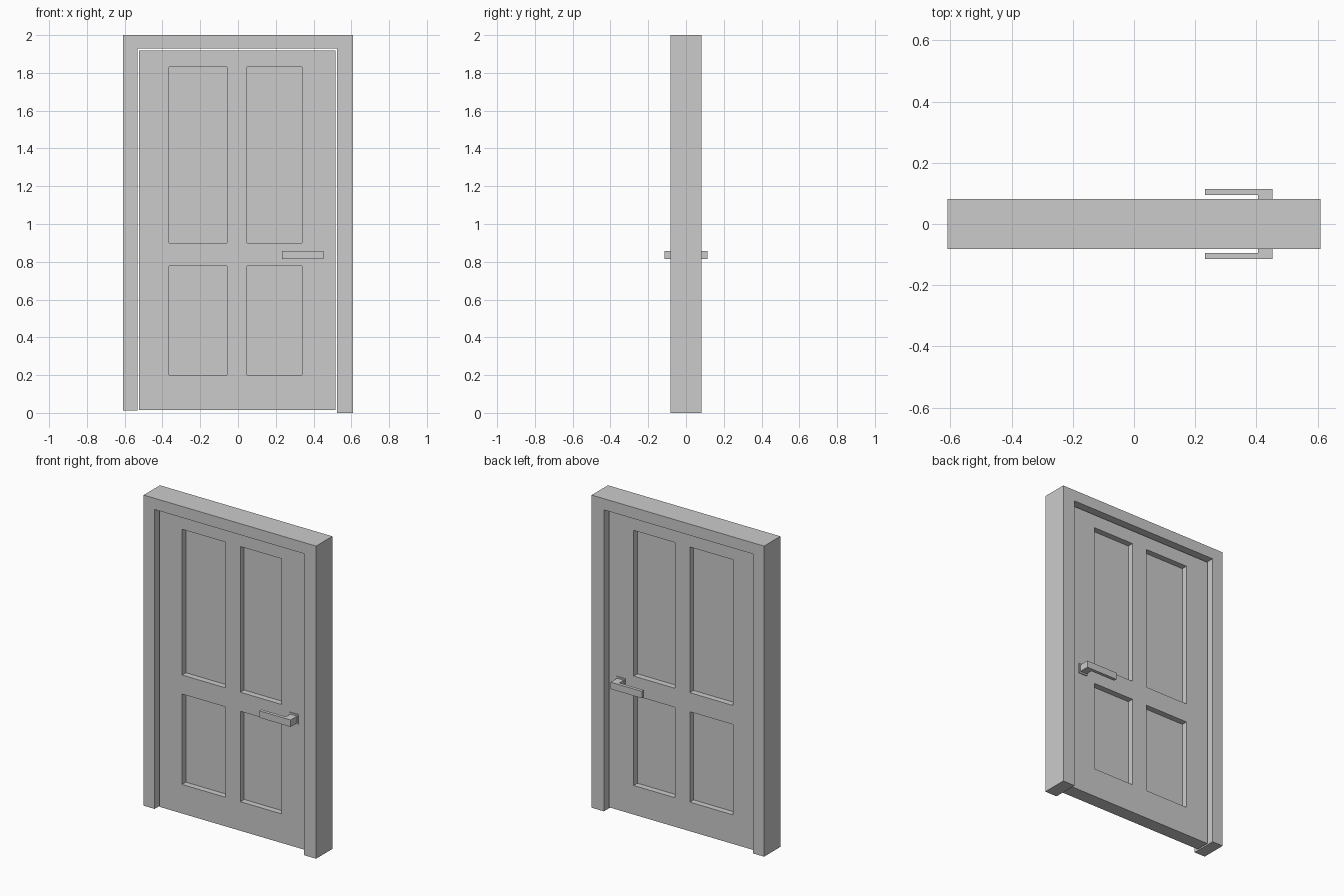
import bpy, bmesh
from mathutils import Vector

if "Cube" in bpy.data.objects:
    bpy.data.objects.remove(bpy.data.objects["Cube"])


def finish(bm, name):
    bmesh.ops.recalc_face_normals(bm, faces=bm.faces)
    mesh = bpy.data.meshes.new(name)
    bm.to_mesh(mesh)
    bm.free()
    obj = bpy.data.objects.new(name, mesh)
    bpy.context.collection.objects.link(obj)
    return obj


def prism(points, direction):
    """Extrude a closed outline along a direction."""
    bm = bmesh.new()
    face = bm.faces.new([bm.verts.new(p) for p in points])
    ext = bmesh.ops.extrude_face_region(bm, geom=[face], use_keep_orig=True)
    verts = [g for g in ext["geom"] if isinstance(g, bmesh.types.BMVert)]
    bmesh.ops.translate(bm, verts=verts, vec=direction)
    return bm


def mirror_y(obj):
    mod = obj.modifiers.new("Mirror", "MIRROR")
    mod.use_axis = (False, True, False)


# Frame: upside-down U profile, left post slightly shorter
FRAME_Y = 0.082
outline = [(-0.61, 0.013), (-0.533, 0.013), (-0.533, 1.928), (0.524, 1.928),
           (0.524, 0), (0.61, 0), (0.61, 2), (-0.61, 2)]
finish(prism([(x, -FRAME_Y, z) for x, z in outline], (0, 2 * FRAME_Y, 0)), "door_frame")

# Door leaf: slab cut into a grid, with four panels recessed on both sides
DOOR_Y, RECESS = 0.044, 0.038
panels_x = [(-0.365, -0.058), (0.048, 0.339)]
panels_z = [(0.20, 0.778), (0.90, 1.832)]
corners = [(-0.524, 0.014), (0.515, 0.014), (0.515, 1.918), (-0.524, 1.918)]
bm = prism([(x, -DOOR_Y, z) for x, z in corners], (0, 2 * DOOR_Y, 0))
bmesh.ops.recalc_face_normals(bm, faces=bm.faces)
for axis, spans in ((Vector((1, 0, 0)), panels_x), (Vector((0, 0, 1)), panels_z)):
    for value in (v for span in spans for v in span):
        bmesh.ops.bisect_plane(bm, geom=bm.verts[:] + bm.edges[:] + bm.faces[:],
                               plane_co=axis * value, plane_no=axis)


def is_panel(face):
    c = face.calc_center_median()
    return (abs(face.normal.y) > 0.9
            and any(a < c.x < b for a, b in panels_x)
            and any(a < c.z < b for a, b in panels_z))


bm.normal_update()
recessed = [f for f in bm.faces if is_panel(f)]
for face in bmesh.ops.extrude_discrete_faces(bm, faces=recessed)["faces"]:
    side = 1 if face.calc_center_median().y < 0 else -1
    bmesh.ops.translate(bm, verts=face.verts, vec=(0, side * RECESS, 0))
finish(bm, "door_leaf")

# Lever handles: L profile seen from above, mirrored to the back
lever = [(0.405, -DOOR_Y), (0.405, -0.094), (0.232, -0.094),
         (0.232, -0.115), (0.453, -0.115), (0.453, -DOOR_Y)]
mirror_y(finish(prism([(x, y, 0.814) for x, y in lever], (0, 0, 0.044)), "lever_handle"))

# Thin plates behind the handles
plate = [(0.398, 0.804), (0.460, 0.804), (0.460, 0.868), (0.398, 0.868)]
mirror_y(finish(prism([(x, -DOOR_Y, z) for x, z in plate], (0, -0.006, 0)), "handle_plate"))
